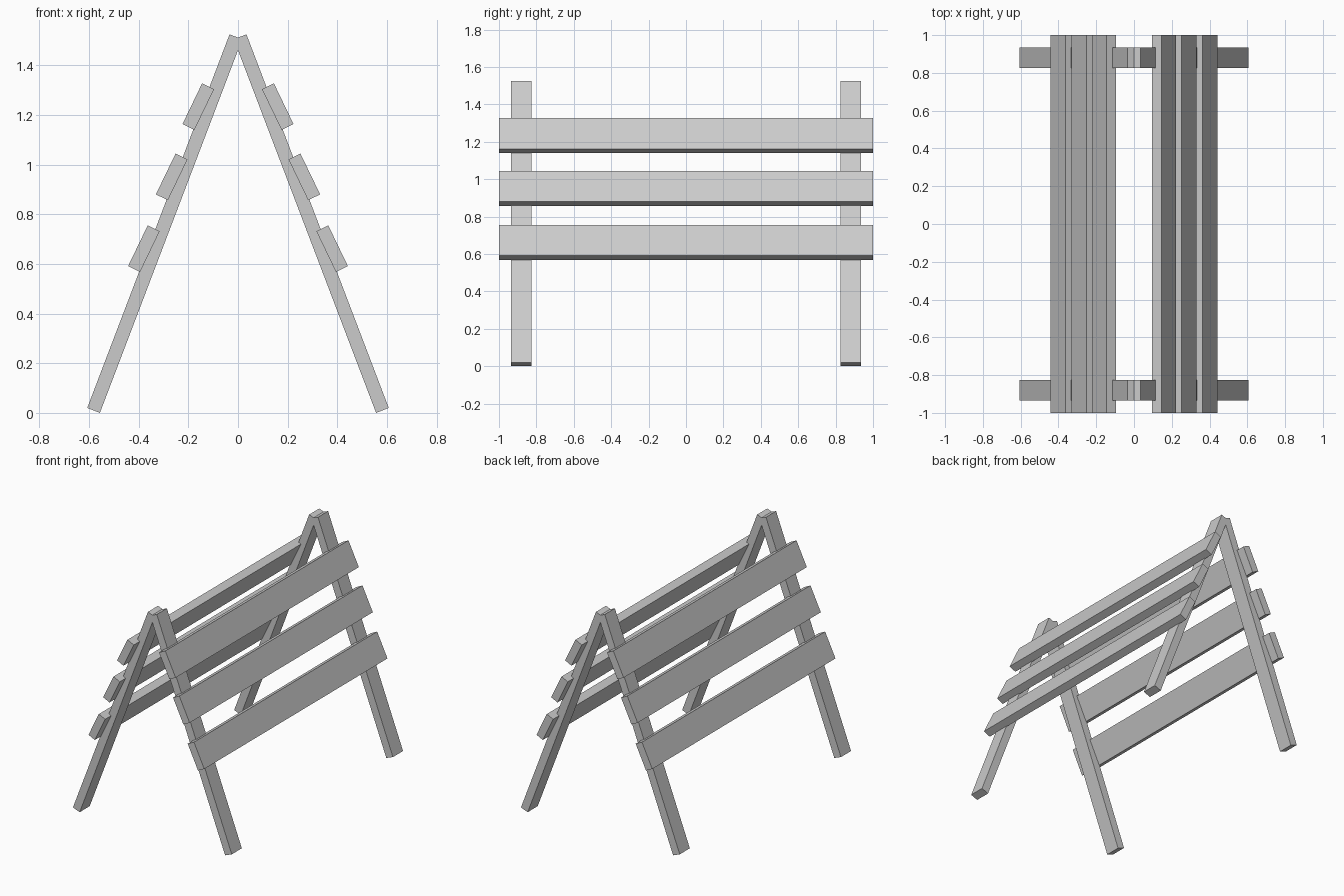
import bpy, bmesh
from mathutils import Vector

if "Cube" in bpy.data.objects:
    bpy.data.objects.remove(bpy.data.objects["Cube"])


def prism(name, profile, y0, y1):
    """Extrude an x-z profile from y0 to y1."""
    bm = bmesh.new()
    face = bm.faces.new([bm.verts.new((x, y0, z)) for x, z in profile])
    ext = bmesh.ops.extrude_face_region(bm, geom=[face])
    verts = [v for v in ext["geom"] if isinstance(v, bmesh.types.BMVert)]
    bmesh.ops.translate(bm, verts=verts, vec=(0, y1 - y0, 0))
    bmesh.ops.recalc_face_normals(bm, faces=bm.faces[:])
    mesh = bpy.data.meshes.new(name)
    bm.to_mesh(mesh)
    bm.free()
    obj = bpy.data.objects.new(name, mesh)
    bpy.context.collection.objects.link(obj)
    return obj


# Leg profile, mitred against its partner at x = 0
LEG = [(0.607, 0.02), (0.556, 0.0), (0.0, 1.46), (0.0, 1.511), (0.034, 1.524)]

# Plank centres and half extents, planks lean slightly more than the legs
PLANKS = {"top": (0.160, 1.233), "middle": (0.267, 0.950), "bottom": (0.379, 0.661)}
along = Vector((0.0395, -0.082))
across = Vector((0.024, 0.0118))

for side, s in (("right", 1), ("left", -1)):
    # Legs at the front and back
    for end, y0 in (("front", -0.935), ("back", 0.825)):
        prism(f"{end}_{side}_leg", [(s * x, z) for x, z in LEG], y0, y0 + 0.11)
    # Three long planks per side
    for level, centre in PLANKS.items():
        c = Vector(centre)
        corners = [c - along - across, c - along + across,
                   c + along + across, c + along - across]
        prism(f"{level}_{side}_plank", [(s * p.x, p.y) for p in corners], -1, 1)
